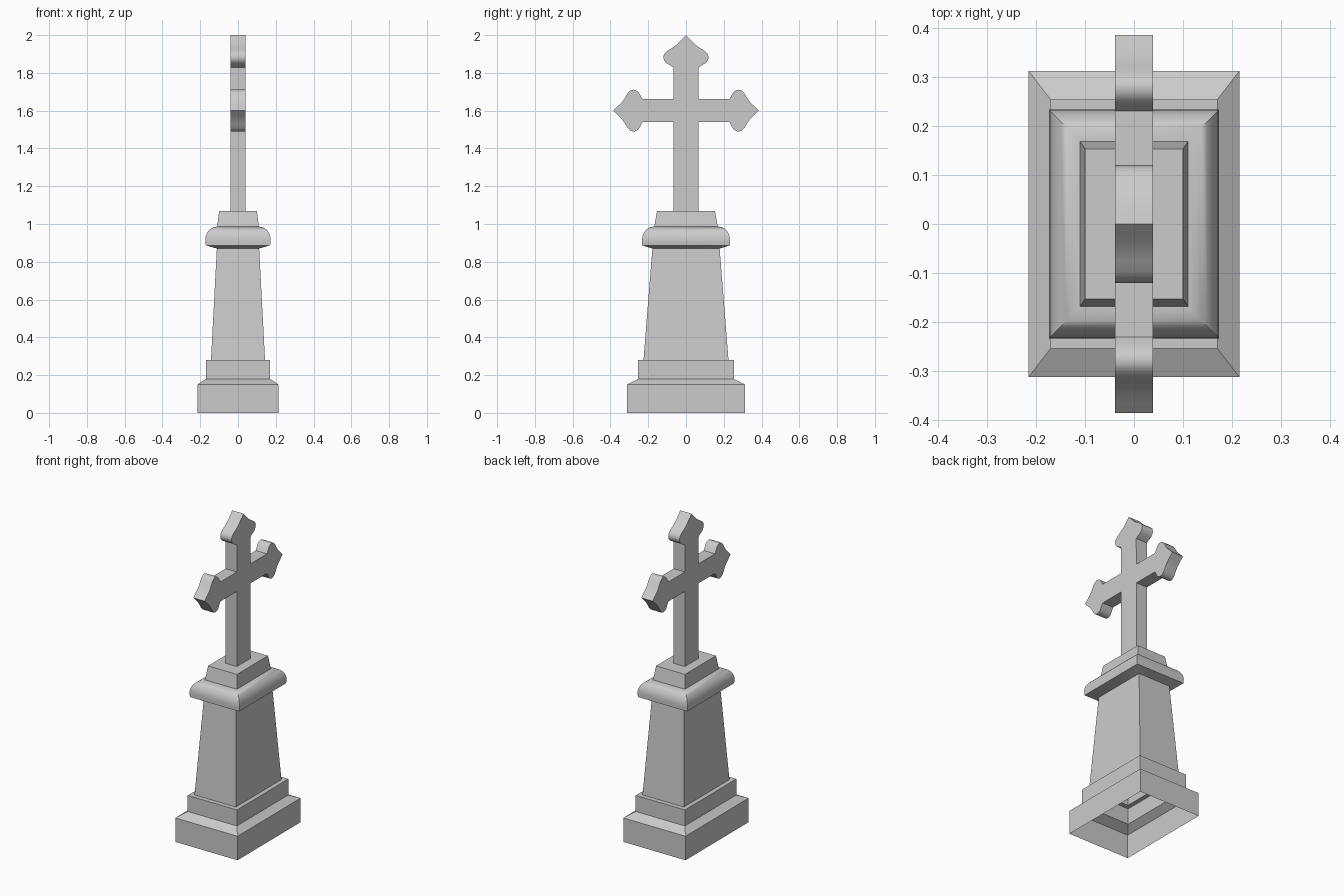
import bpy, bmesh, math

cube = bpy.data.objects.get("Cube")
if cube:
    bpy.data.objects.remove(cube, do_unlink=True)

stone = bpy.data.materials.new("grey_stone")
stone.use_nodes = True
colour = (0.6, 0.6, 0.6, 1)
stone.diffuse_color = colour
stone.node_tree.nodes["Principled BSDF"].inputs["Base Color"].default_value = colour


def finish(name, bm):
    mesh = bpy.data.meshes.new(name)
    bm.to_mesh(mesh)
    bm.free()
    mesh.materials.append(stone)
    obj = bpy.data.objects.new(name, mesh)
    bpy.context.collection.objects.link(obj)
    bpy.ops.object.select_all(action="DESELECT")
    obj.select_set(True)
    bpy.context.view_layer.objects.active = obj
    bpy.ops.object.shade_smooth_by_angle(angle=math.radians(35))
    return obj


def tier(name, levels, cap=False):
    """Stack of rectangles (half x, half y, z) skinned into an open shell."""
    bm = bmesh.new()
    rings = [[bm.verts.new((sx * hx, sy * hy, z))
              for sx, sy in ((-1, -1), (1, -1), (1, 1), (-1, 1))]
             for hx, hy, z in levels]
    for low, high in zip(rings, rings[1:]):
        for i in range(4):
            j = (i + 1) % 4
            bm.faces.new((low[i], low[j], high[j], high[i]))
    if cap:
        bm.faces.new(rings[-1])
    return finish(name, bm)


# Pedestal: hollow from below
tier("plinth", [(0.215, 0.312, 0), (0.215, 0.312, 0.15), (0.17, 0.254, 0.18)])
tier("plinth_step", [(0.17, 0.254, 0.18), (0.17, 0.254, 0.28), (0.143, 0.225, 0.28)])
tier("tapered_shaft", [(0.143, 0.225, 0.28), (0.112, 0.178, 0.87)])

# Rounded cornice: sloped underside, then a quarter-round
cornice = [(0.112, 0.178, 0.87), (0.17, 0.232, 0.887)]
for k in range(9):
    a = math.radians(-10 + 100 * k / 8)
    out = 0.06 * math.cos(a)
    cornice.append((0.113 + out, 0.173 + out, 0.913 + 0.073 * math.sin(a)))
cornice.append((0.11, 0.168, 0.986))
tier("cornice", cornice)
tier("cap_block", [(0.11, 0.168, 0.986), (0.1, 0.153, 1.07)], cap=True)

# Cross: one budded arm end (distance from tip, half width), reused three times
bud = [(0, 0), (0.022, 0.022), (0.045, 0.044), (0.062, 0.068), (0.076, 0.092),
       (0.09, 0.106), (0.105, 0.111), (0.12, 0.108), (0.134, 0.098), (0.155, 0.061)]
HALF_STEM, ARM_Z, TIP_Y, HALF_THICK = 0.067, 1.6, 0.385, 0.039

half = [(HALF_STEM, 1.06), (HALF_STEM, ARM_Z - 0.061)]
half += [(TIP_Y - t, ARM_Z - w) for t, w in reversed(bud)]
half += [(TIP_Y - t, ARM_Z + w) for t, w in bud[1:]]
half += [(HALF_STEM, ARM_Z + 0.061)]
half += [(w * 1.08, 2 - t * 1.1) for t, w in reversed(bud)]
outline = half + [(-y, z) for y, z in reversed(half[:-1])]

bm = bmesh.new()
face = bm.faces.new([bm.verts.new((-HALF_THICK, y, z)) for y, z in outline])
extruded = bmesh.ops.extrude_face_region(bm, geom=[face], use_keep_orig=True)
moved = [g for g in extruded["geom"] if isinstance(g, bmesh.types.BMVert)]
bmesh.ops.translate(bm, verts=moved, vec=(2 * HALF_THICK, 0, 0))
bmesh.ops.recalc_face_normals(bm, faces=bm.faces)
finish("budded_cross", bm)
